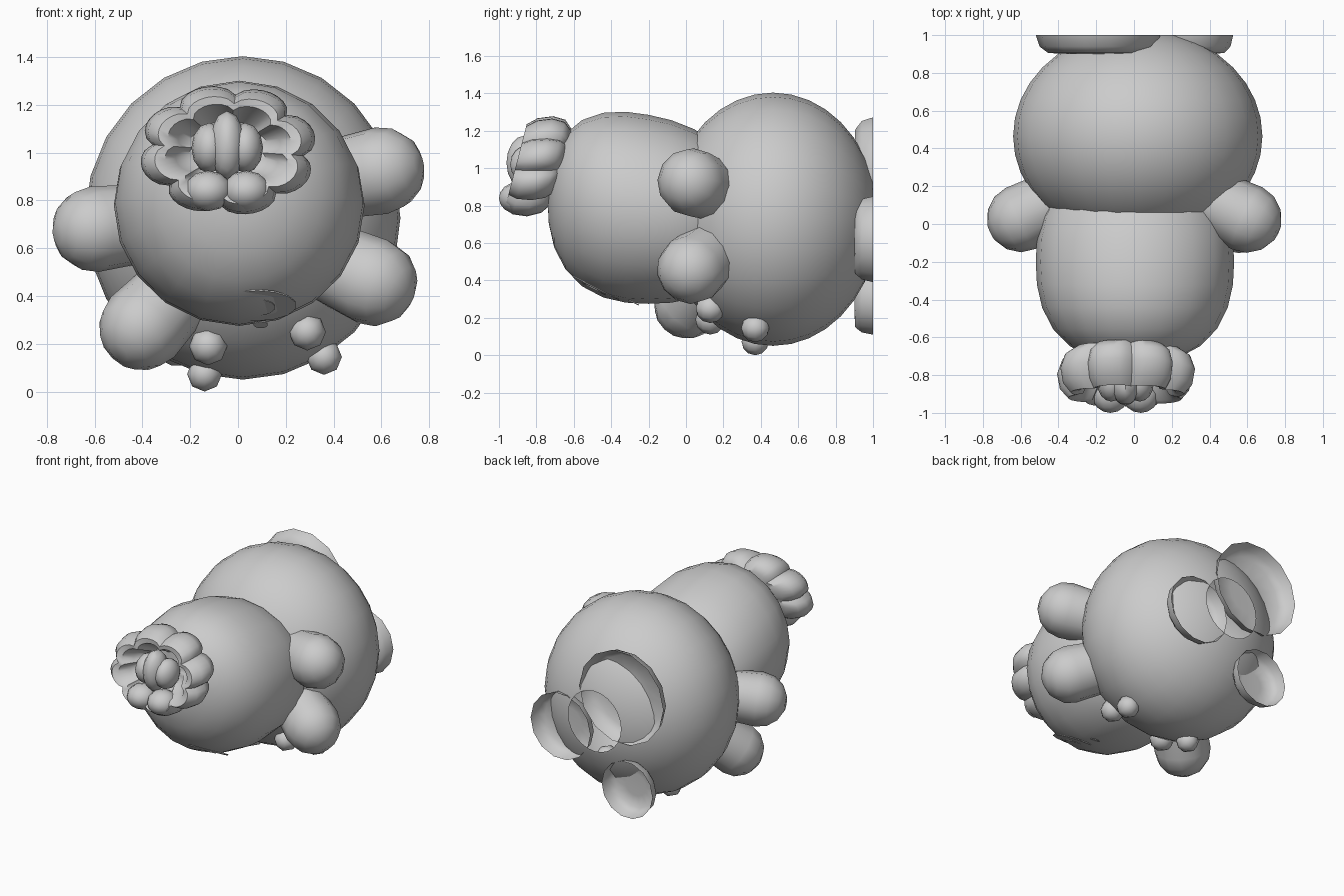
import bpy, bmesh, math
from mathutils import Vector, Matrix

cube = bpy.data.objects.get("Cube")
if cube:
    bpy.data.objects.remove(cube, do_unlink=True)

grey = bpy.data.materials.new("plain_grey")
grey.use_nodes = True
grey.diffuse_color = (0.6, 0.6, 0.6, 1)
grey.node_tree.nodes["Principled BSDF"].inputs["Base Color"].default_value = (0.6, 0.6, 0.6, 1)


def finish(name, bm, angle=50):
    """Turn a bmesh into a smooth shaded object."""
    bmesh.ops.recalc_face_normals(bm, faces=bm.faces)
    mesh = bpy.data.meshes.new(name)
    bm.to_mesh(mesh)
    bm.free()
    mesh.materials.append(grey)
    ob = bpy.data.objects.new(name, mesh)
    bpy.context.collection.objects.link(ob)
    bpy.ops.object.select_all(action='DESELECT')
    ob.select_set(True)
    bpy.context.view_layer.objects.active = ob
    bpy.ops.object.shade_smooth_by_angle(angle=math.radians(angle))
    return ob


def ball(center, size, segs=12, rings=8):
    """Ellipsoid bmesh with its poles along y."""
    bm = bmesh.new()
    bmesh.ops.create_uvsphere(bm, u_segments=segs, v_segments=rings, radius=1)
    bmesh.ops.rotate(bm, verts=bm.verts, matrix=Matrix.Rotation(math.pi / 2, 3, 'X'))
    bmesh.ops.scale(bm, verts=bm.verts, vec=size)
    bmesh.ops.translate(bm, verts=bm.verts, vec=center)
    return bm


def loft(bm, rings, closed_start=True):
    """Skin a list of equal rings of points, optionally capping the first."""
    loops = [[bm.verts.new(p) for p in ring] for ring in rings]
    n = len(loops[0])
    for a, b in zip(loops, loops[1:]):
        for i in range(n):
            bm.faces.new((a[i], a[(i + 1) % n], b[(i + 1) % n], b[i]))
    if closed_start:
        bm.faces.new(loops[0])


# Body: wide ellipsoid, cut open at the back plane
bm = ball((0.02, 0.465, 0.727), (0.66, 0.565, 0.677), 24, 18)
bmesh.ops.bisect_plane(bm, geom=bm.verts[:] + bm.edges[:] + bm.faces[:],
                       plane_co=(0, 1, 0), plane_no=(0, 1, 0), clear_outer=True)
finish("body", bm)

# Head: slightly boxy ellipsoid leaning forward at the top
bm = ball((0, 0, 0), (1, 1, 1), 20, 14)
for v in bm.verts:
    r = math.hypot(v.co.x, v.co.z)
    k = (r ** 2.4 + abs(v.co.y) ** 2.4) ** (-1 / 2.4)
    x, y, z = v.co * k
    v.co = (0.005 + 0.525 * x, -0.2 + 0.54 * y, 0.78 + 0.505 * z - 0.05 * y * (1 + z))
finish("head", bm)


# Limbs: rounded stubs that narrow toward the body
def limb(name, tip, base, radius):
    tip, base = Vector(tip), Vector(base)
    axis = tip - base
    turn = axis.to_track_quat('Z', 'Y')
    bm = bmesh.new()
    rings = [(0.85, -axis.length)]
    rings += [(math.cos(a), radius * math.sin(a))
              for a in (math.radians(d) for d in (0, 25, 50, 75))]
    loft(bm, [[tip + turn @ Vector((radius * s * math.cos(t), radius * s * math.sin(t), h))
               for t in (math.tau * i / 12 for i in range(12))] for s, h in rings])
    end = [e for e in bm.edges if e.is_boundary]
    bmesh.ops.contextual_create(bm, geom=end)
    finish(name, bm)


limb("left_upper_limb", (0.6, 0.03, 0.925), (0.25, 0.2, 0.86), 0.183)
limb("left_lower_limb", (0.565, 0.03, 0.46), (0.25, 0.2, 0.6), 0.187)
limb("right_upper_limb", (-0.6, 0.03, 0.68), (-0.25, 0.2, 0.72), 0.18)
limb("right_lower_limb", (-0.4, 0.01, 0.27), (-0.18, 0.22, 0.5), 0.183)

# Small bumps under the body
for i, (x, y, z, r) in enumerate([(-0.125, 0.13, 0.19, 0.08), (0.29, 0.13, 0.25, 0.078),
                                  (0.36, 0.37, 0.145, 0.075), (-0.14, 0.37, 0.073, 0.073)]):
    finish(f"belly_bump_{i + 1}", ball((x, y, z), (r, r, r), 8, 6))

# Open cups at the back
for i, (x, z, R) in enumerate([(-0.19, 0.95, 0.33), (0.29, 0.62, 0.235), (-0.235, 0.305, 0.2)]):
    bm = bmesh.new()
    loft(bm, [[(x + R * s * math.cos(t), y, z + R * s * math.sin(t))
               for t in (math.tau * k / 14 for k in range(14))]
              for s, y in [(0.4, 0.9), (0.8, 0.905), (0.94, 0.94), (1, 1)]])
    finish(f"back_cup_{i + 1}", bm, 60)


# Flower: lobed cup with a rolled rim, tilted forward at the bottom
def petal_ring(s, y):
    ring = []
    for i in range(64):
        t = math.tau * i / 64
        lobe = 0.84 + 0.16 * abs(math.sin(4 * t + 0.4)) ** 0.6
        x, z = 0.375 * s * lobe * math.cos(t), 0.275 * s * lobe * math.sin(t)
        ring.append((-0.042 + x, y + 0.26 * z, 1.01 + z))
    return ring


bm = bmesh.new()
loft(bm, [petal_ring(s, y) for s, y in
          [(0.4, -0.66), (0.75, -0.665), (0.93, -0.71), (1, -0.78), (0.96, -0.86),
           (0.84, -0.91), (0.72, -0.9), (0.6, -0.83), (0.45, -0.76), (0.1, -0.74)]])
finish("flower_cup", bm, 45)

# Flower heart: middle lobe, side lobes and low petals
finish("heart_middle", ball((-0.045, -0.86, 1.03), (0.075, 0.1, 0.145)))
for side, name in ((-1, "right"), (1, "left")):
    finish(f"heart_{name}", ball((-0.045 + side * 0.075, -0.84, 1.02), (0.075, 0.1, 0.105)))
    finish(f"low_petal_{name}", ball((-0.045 + side * 0.08, -0.9, 0.84), (0.1, 0.1, 0.085)))

# Mouth: plates lying against the underside of the head
for name, pos, size in [("mouth_plate", (0.08, -0.485, 0.362), (0.165, 0.14)),
                        ("mouth_centre", (0.08, -0.488, 0.354), (0.075, 0.075)),
                        ("chin_spot", (0.095, -0.28, 0.282), (0.03, 0.03))]:
    bm = bmesh.new()
    bmesh.ops.create_cone(bm, cap_ends=True, segments=14, radius1=1, radius2=1, depth=1)
    bmesh.ops.scale(bm, verts=bm.verts, vec=(size[0], size[1], 0.006))
    bmesh.ops.rotate(bm, verts=bm.verts, matrix=Matrix.Rotation(math.radians(-27), 3, 'X'))
    bmesh.ops.translate(bm, verts=bm.verts, vec=pos)
    finish(name, bm, 30)
